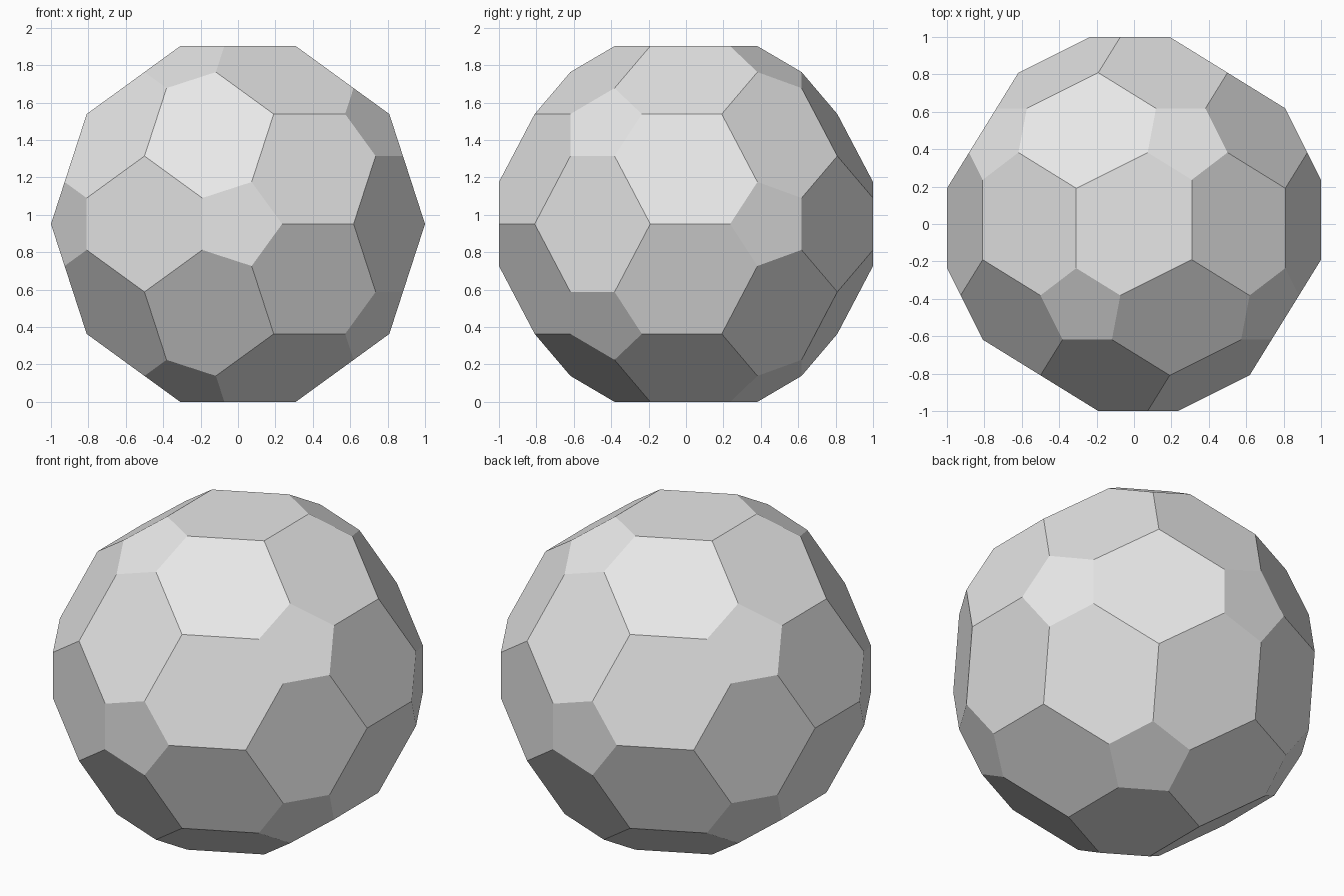
import bpy, bmesh, math
from mathutils import Matrix

cube = bpy.data.objects.get("Cube")
if cube:
    bpy.data.objects.remove(cube, do_unlink=True)

PENT_DIST = 1.0                              # centre to pentagon faces
HEX_DIST = math.sin(math.radians(72))        # centre to hexagon faces

# Single neutral material
mat = bpy.data.materials.new("light grey")
mat.use_nodes = True
colour = (0.8, 0.8, 0.8, 1.0)
mat.diffuse_color = colour
mat.node_tree.nodes["Principled BSDF"].inputs["Base Color"].default_value = colour

# Guide sphere: 12 five-way points give pentagons, 30 six-way points give hexagons.
# It is turned so that a pentagon faces the front.
guide = bmesh.new()
bmesh.ops.create_icosphere(guide, subdivisions=2, radius=1.0,
                           matrix=Matrix.Rotation(-math.pi / 2, 4, 'X'))
normals = {}
for v in guide.verts:
    normals[v] = v.co.normalized()
    v.co = normals[v] / (PENT_DIST if len(v.link_edges) == 5 else HEX_DIST)
guide.normal_update()

# Each guide triangle becomes one corner, where three face planes meet
bm = bmesh.new()
corner = {}
for f in guide.faces:
    corner[f] = bm.verts.new(f.normal / f.normal.dot(f.verts[0].co))

# Each guide point becomes one flat face, its corners sorted around the normal
for v, n in normals.items():
    side = n.orthogonal().normalized()
    up = n.cross(side)
    ring = sorted((corner[f] for f in v.link_faces),
                  key=lambda c: math.atan2(c.co.dot(up), c.co.dot(side)))
    bm.faces.new(ring)
guide.free()

# Stand it on its lower hexagon
bmesh.ops.translate(bm, verts=bm.verts, vec=(0, 0, HEX_DIST))
bmesh.ops.recalc_face_normals(bm, faces=bm.faces)

mesh = bpy.data.meshes.new("faceted_ball")
bm.to_mesh(mesh)
bm.free()
mesh.materials.append(mat)
ball = bpy.data.objects.new("faceted_ball", mesh)
bpy.context.collection.objects.link(ball)
